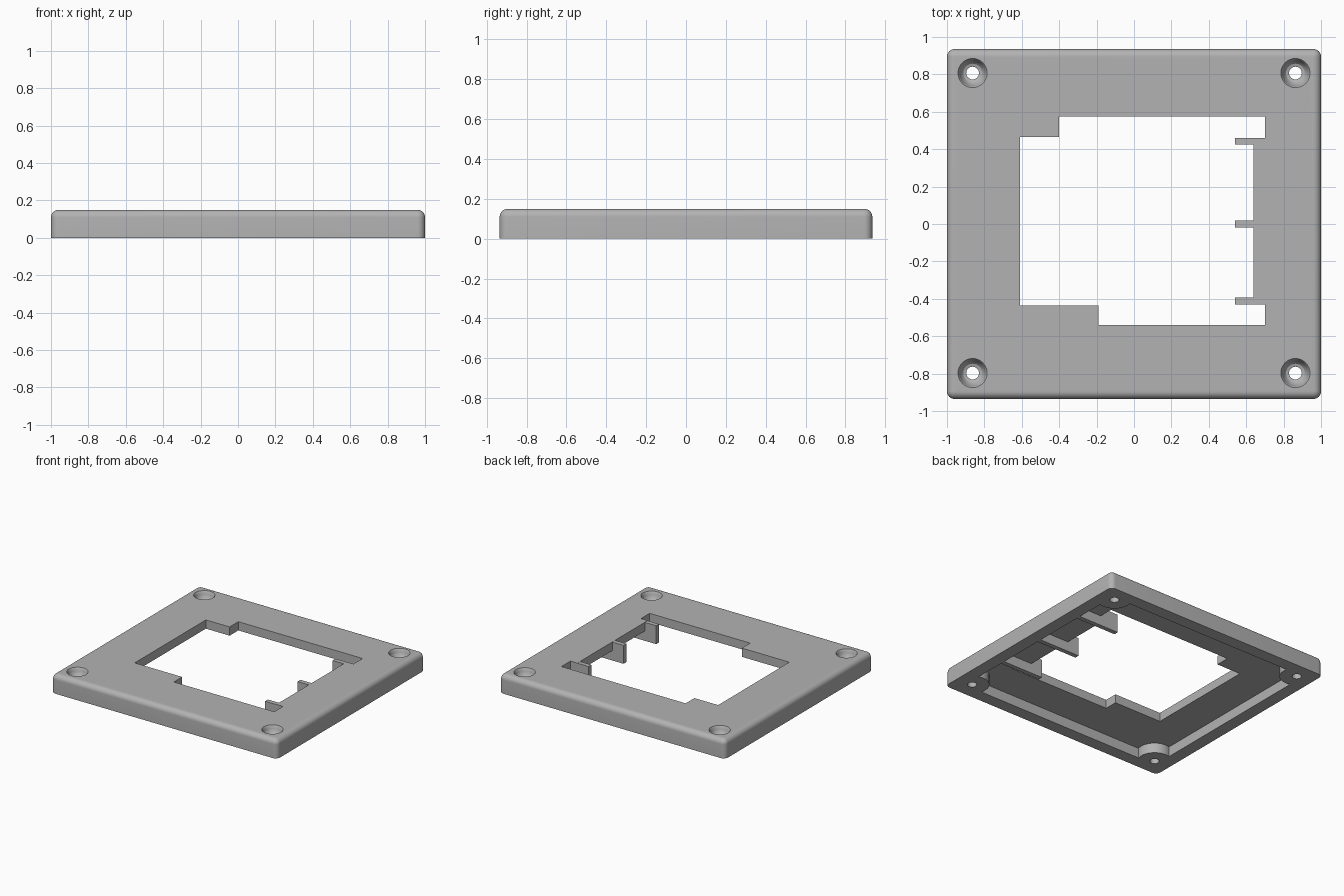
import bpy, bmesh, math

cube = bpy.data.objects.get("Cube")
if cube:
    bpy.data.objects.remove(cube, do_unlink=True)

W, D, H = 1.0, 0.935, 0.15     # half width, half depth, height
FILLET = 0.04
RECESS_Z = 0.08                # underside of the top plate
RX, RY = 0.9, 0.835            # half size of the underside recess
SCREWS = [(0.863, 0.807), (-0.863, 0.807), (-0.863, -0.797), (0.863, -0.797)]

grey = bpy.data.materials.new("light grey plastic")
grey.use_nodes = True
COLOUR = (0.45, 0.45, 0.45, 1)
grey.diffuse_color = COLOUR
grey.node_tree.nodes["Principled BSDF"].inputs["Base Color"].default_value = COLOUR


def loft(name, rings):
    """Closed solid through rings of matching points, capped at both ends."""
    bm = bmesh.new()
    loops = [[bm.verts.new(p) for p in ring] for ring in rings]
    n = len(loops[0])
    for a, b in zip(loops, loops[1:]):
        for i in range(n):
            j = (i + 1) % n
            bm.faces.new((a[i], a[j], b[j], b[i]))
    bm.faces.new(loops[0][::-1])
    bm.faces.new(loops[-1])
    bmesh.ops.recalc_face_normals(bm, faces=bm.faces)
    mesh = bpy.data.meshes.new(name)
    bm.to_mesh(mesh)
    bm.free()
    obj = bpy.data.objects.new(name, mesh)
    bpy.context.collection.objects.link(obj)
    mesh.materials.append(grey)
    return obj


def prism(name, outline, z0, z1):
    return loft(name, [[(x, y, z) for x, y in outline] for z in (z0, z1)])


def circle(cx, cy, r, z, n=32):
    return [(cx + r * math.cos(2 * math.pi * i / n),
             cy + r * math.sin(2 * math.pi * i / n), z) for i in range(n)]


def rounded_ring(inset, z, steps=8):
    """Rounded rectangle ring, shrunk by inset."""
    r = FILLET - inset * 0.9
    pts = []
    for k, (sx, sy) in enumerate([(1, 1), (-1, 1), (-1, -1), (1, -1)]):
        for i in range(steps + 1):
            a = math.pi / 2 * (k + i / steps)
            pts.append((sx * (W - inset - r) + r * math.cos(a),
                        sy * (D - inset - r) + r * math.sin(a), z))
    return pts


def cut(target, cutter):
    mod = target.modifiers.new("cut", 'BOOLEAN')
    mod.operation = 'DIFFERENCE'
    mod.solver = 'EXACT'
    mod.object = cutter
    bpy.context.view_layer.objects.active = target
    bpy.ops.object.modifier_apply(modifier=mod.name)
    bpy.data.objects.remove(cutter, do_unlink=True)


# Cover body with a rounded top edge
rings = [rounded_ring(0, 0)]
for i in range(9):
    a = math.pi / 2 * i / 8
    rings.append(rounded_ring(FILLET * (1 - math.cos(a)),
                              H - FILLET + FILLET * math.sin(a)))
cover = loft("cover_plate", rings)

# Underside recess, curving around a round screw boss in each corner
BOSS = 0.125
outline = []
for cx, cy in SCREWS:
    sx, sy = math.copysign(1, cx), math.copysign(1, cy)
    dx, dy = RX - abs(cx), RY - abs(cy)
    start = math.asin(dx / BOSS)           # measured from the inward y direction
    end = math.pi / 2 + math.asin(dy / BOSS)
    arc = []
    for i in range(13):
        a = -start + (end + start) * i / 12
        arc.append((cx - sx * BOSS * math.sin(a), cy - sy * BOSS * math.cos(a)))
    outline += arc if sx * sy > 0 else arc[::-1]
cut(cover, prism("recess_cutter", outline, -0.1, RECESS_Z))

# Stepped window
window = [(-0.61, -0.435), (-0.19, -0.435), (-0.19, -0.54), (0.70, -0.54),
          (0.70, -0.43), (0.64, -0.43), (0.64, 0.46), (0.70, 0.46),
          (0.70, 0.575), (-0.40, 0.575), (-0.40, 0.465), (-0.61, 0.465)]
cut(cover, prism("window_cutter", window, -0.1, H + 0.1))

# Countersunk screw holes
SINK = [(0.034, -0.1), (0.034, 0.088), (0.05, 0.093), (0.062, 0.107),
        (0.068, 0.125), (0.072, 0.142), (0.078, H), (0.078, H + 0.1)]
for cx, cy in SCREWS:
    cut(cover, loft("screw_cutter", [circle(cx, cy, r, z) for r, z in SINK]))

# Support ribs reaching from the side wall into the window
ribs = []
for i, y in enumerate((0.442, 0.0, -0.412)):
    rib = [(0.54, y - 0.018), (RX + 0.01, y - 0.018),
           (RX + 0.01, y + 0.018), (0.54, y + 0.018)]
    ribs.append(prism(f"support_rib_{i + 1}", rib, 0.002, H - 0.001))

# Smooth the fillets, keep the corners crisp
bpy.ops.object.select_all(action='DESELECT')
cover.select_set(True)
bpy.context.view_layer.objects.active = cover
bpy.ops.object.shade_smooth_by_angle(angle=math.radians(30))
